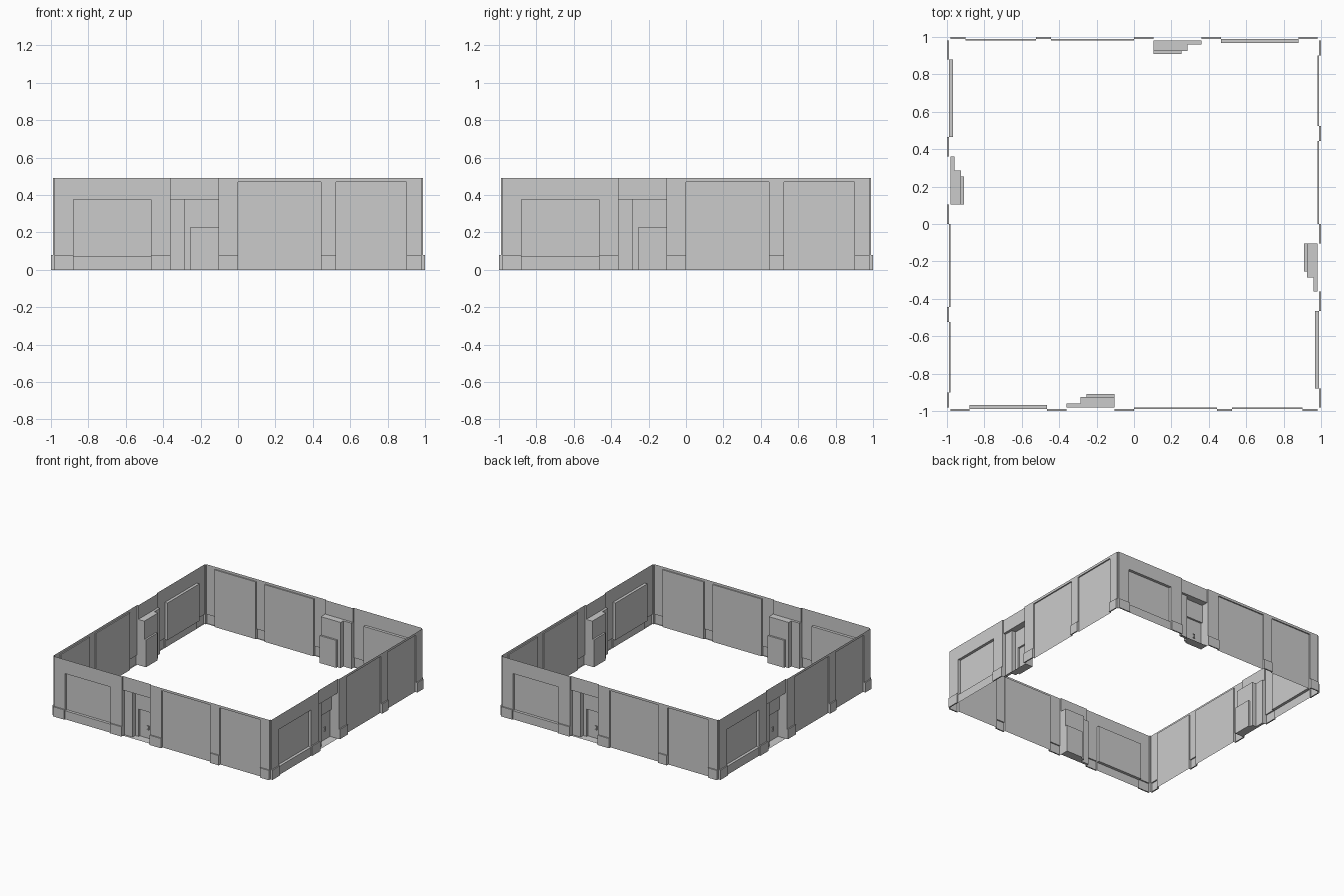
import bpy
import math
from mathutils import Matrix

old = bpy.data.objects.get("Cube")
if old:
    bpy.data.objects.remove(old)

# One plain grey for everything
grey = bpy.data.materials.new("wall_grey")
grey.use_nodes = True
colour = (0.6, 0.6, 0.6, 1)
grey.diffuse_color = colour
grey.node_tree.nodes["Principled BSDF"].inputs["Base Color"].default_value = colour

FACE, RECESS, PLINTH = 0.99, 0.98, 1.0   # distances of the wall layers from the centre
TOP, PANEL_TOP, DOOR_TOP = 0.49, 0.47, 0.375


def relief(name, turn, x0, x1, rects, base=FACE, left=FACE, right=FACE, bottom=None):
    """Stepped sheet: rects (x0, x1, z0, z1, depth) are pressed in or out of a flat strip."""
    xs = sorted({x0, x1, *(v for r in rects for v in r[:2])})
    zs = sorted({0, TOP, *(v for r in rects for v in r[2:4])})

    def depth(i, k):
        if i < 0:
            return left
        if i > len(xs) - 2:
            return right
        if k < 0:
            return bottom
        x, z = (xs[i] + xs[i + 1]) / 2, (zs[k] + zs[k + 1]) / 2
        d = base
        for a, b, c, e, deep in rects:
            if a < x < b and c < z < e:
                d = deep
        return d

    verts, faces = [], []

    def quad(*points):
        faces.append(range(len(verts), len(verts) + 4))
        verts.extend(points)

    for k in range(len(zs) - 1):
        c, e = zs[k], zs[k + 1]
        for i in range(len(xs)):
            d, prev = depth(i, k), depth(i - 1, k)
            x = xs[i]
            if d != prev:      # upright step
                quad((x, -prev, c), (x, -d, c), (x, -d, e), (x, -prev, e))
            if i == len(xs) - 1:
                continue
            w = xs[i + 1]
            quad((x, -d, c), (w, -d, c), (w, -d, e), (x, -d, e))
            below = depth(i, k - 1)
            if below is not None and below != d:      # level step
                quad((x, -below, c), (w, -below, c), (w, -d, c), (x, -d, c))

    mesh = bpy.data.meshes.new(name)
    mesh.from_pydata(verts, [], [list(f) for f in faces])
    mesh.materials.append(grey)
    mesh.transform(turn)
    mesh.update()
    obj = bpy.data.objects.new(name, mesh)
    bpy.context.collection.objects.link(obj)


def block(name, turn, centre, size):
    bpy.ops.mesh.primitive_cube_add(size=1)
    obj = bpy.context.object
    obj.name = name
    obj.data.transform(turn @ Matrix.Translation(centre) @ Matrix.Diagonal((*size, 1)))
    obj.data.materials.append(grey)


PIERS = [(-0.98, -0.88), (-0.465, -0.36), (-0.105, 0), (0.445, 0.525), (0.90, 0.98)]
PANELS = [(0, 0.445), (0.525, 0.90)]

# The same wall repeated on all four sides
for n, side in enumerate(("front", "left", "back", "right")):
    turn = Matrix.Rotation(n * math.pi / 2, 4, "Z")

    # Piers with plinths; the end piers return into the corner notch
    for j, (a, b) in enumerate(PIERS):
        relief(f"{side}_pier_{j + 1}", turn, a, b, [(a, b, 0, 0.08, PLINTH)],
               left=RECESS if j == 0 else FACE,
               right=RECESS if j == len(PIERS) - 1 else FACE, bottom=FACE)

    # Tall recessed panels
    for j, (a, b) in enumerate(PANELS):
        relief(f"{side}_panel_{j + 1}", turn, a, b, [(a, b, 0, PANEL_TOP, RECESS)])

    # Window bay
    a, b = -0.88, -0.465
    relief(f"{side}_window_bay", turn, a, b, [(a, b, 0.07, DOOR_TOP, 0.967)])

    # Stepped doorway
    a, b = -0.36, -0.105
    relief(f"{side}_doorway", turn, a, b,
           [(a, b, 0, DOOR_TOP, 0.96),
            (-0.285, b, 0, DOOR_TOP, 0.925),
            (-0.255, b, 0, 0.225, 0.91)], base=RECESS, bottom=RECESS)

    # Door handle
    block(f"{side}_handle_post", turn, (-0.172, -0.914, 0.088), (0.005, 0.008, 0.034))
    for z in (0.073, 0.102):
        block(f"{side}_handle_arm", turn, (-0.179, -0.914, z), (0.012, 0.008, 0.005))
